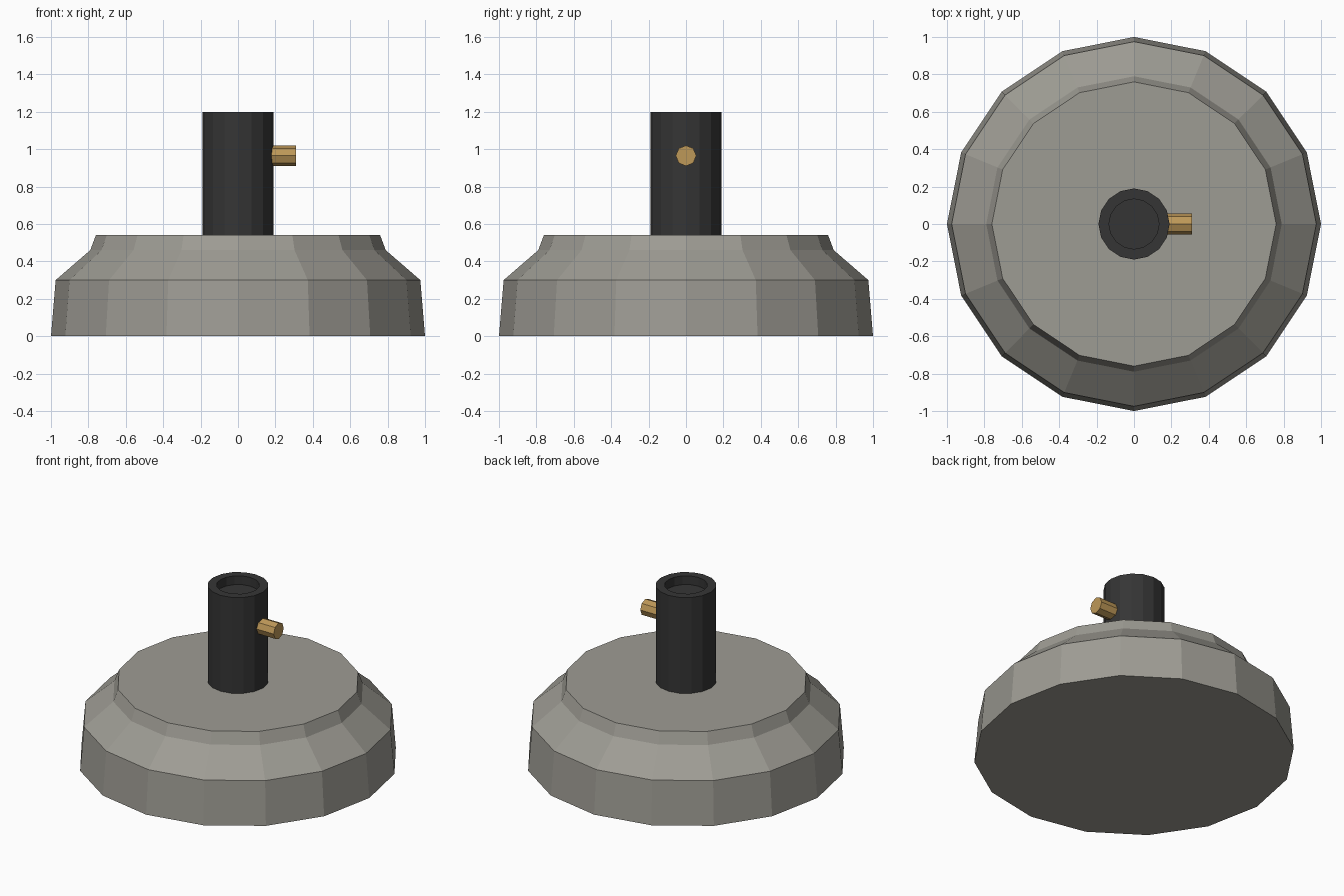
import bpy, bmesh, math

if "Cube" in bpy.data.objects:
    bpy.data.objects.remove(bpy.data.objects["Cube"])


def srgb(c):
    c /= 255
    return c / 12.92 if c <= 0.04045 else ((c + 0.055) / 1.055) ** 2.4


def material(name, r, g, b):
    m = bpy.data.materials.new(name)
    m.diffuse_color = (srgb(r), srgb(g), srgb(b), 1)
    m.use_nodes = True
    m.node_tree.nodes["Principled BSDF"].inputs["Base Color"].default_value = m.diffuse_color
    return m


def lathe(name, profile, sides, mat):
    """Flat-shaded solid of revolution about z, capped at both profile ends."""
    bm = bmesh.new()
    rings = []
    for r, z in profile:
        rings.append([bm.verts.new((r * math.cos(2 * math.pi * i / sides),
                                    r * math.sin(2 * math.pi * i / sides), z))
                      for i in range(sides)])
    for a, b in zip(rings, rings[1:]):
        for i in range(sides):
            j = (i + 1) % sides
            bm.faces.new((a[i], a[j], b[j], b[i]))
    bm.faces.new(rings[0][::-1])
    bm.faces.new(rings[-1])
    bmesh.ops.recalc_face_normals(bm, faces=bm.faces)
    mesh = bpy.data.meshes.new(name)
    bm.to_mesh(mesh)
    bm.free()
    mesh.materials.append(mat)
    ob = bpy.data.objects.new(name, mesh)
    bpy.context.collection.objects.link(ob)
    return ob


stone = material("warm grey stone", 158, 156, 148)
black = material("black metal", 53, 53, 53)
brass = material("brass", 190, 152, 88)

# Heavy weighted base with a sloped shoulder
lathe("base", [(1.0, 0), (0.975, 0.30), (0.79, 0.46), (0.76, 0.54)], 16, stone)

# Pole socket with a recessed top
lathe("pole_socket", [(0.19, 0.53), (0.19, 1.20), (0.134, 1.20), (0.134, 1.14)], 16, black)

# Clamp screw sticking out to the right
screw = lathe("clamp_screw", [(0.055, 0), (0.055, 0.14)], 8, brass)
screw.rotation_euler = (0, math.pi / 2, 0)
screw.location = (0.17, 0, 0.965)
